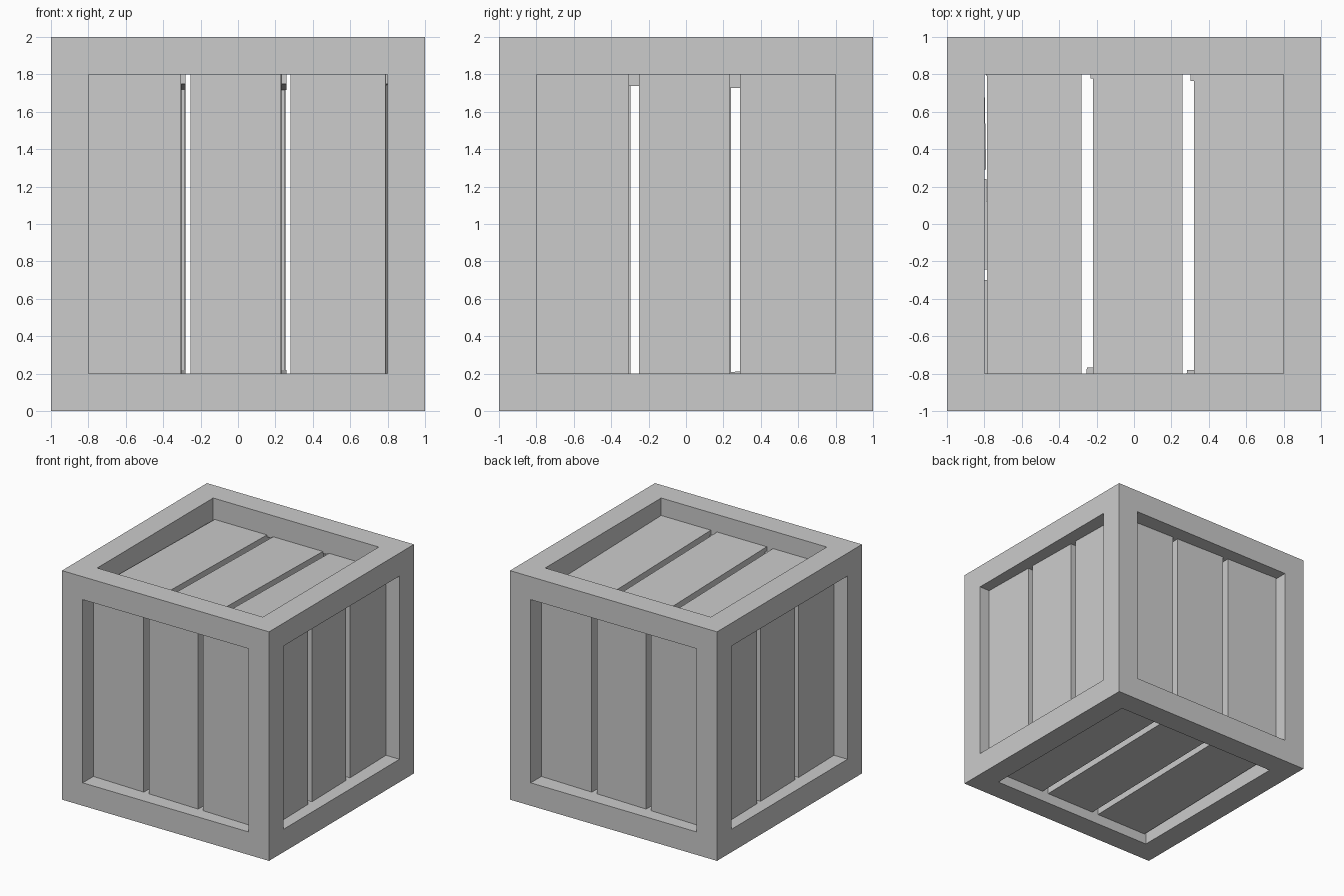
import bpy, bmesh
from math import radians
from itertools import product
from mathutils import Matrix, Vector

if "Cube" in bpy.data.objects:
    bpy.data.objects.remove(bpy.data.objects["Cube"])


def finish(bm, name):
    bmesh.ops.remove_doubles(bm, verts=bm.verts, dist=1e-5)
    bmesh.ops.recalc_face_normals(bm, faces=bm.faces)
    mesh = bpy.data.meshes.new(name)
    bm.to_mesh(mesh)
    bm.free()
    obj = bpy.data.objects.new(name, mesh)
    bpy.context.collection.objects.link(obj)
    return obj


CENTRE = Matrix.Translation((0, 0, 1))

# Crate frame: outer cells of a 3x3x3 grid, keeping only the edge and corner cells
cuts = (-1, -0.8, 0.8, 1)


def solid(c):
    return all(0 <= i <= 2 for i in c) and sum(i != 1 for i in c) >= 2


bm = bmesh.new()
for cell in product(range(3), repeat=3):
    if not solid(cell):
        continue
    for axis, side in product(range(3), (0, 1)):
        neighbour = list(cell)
        neighbour[axis] += 2 * side - 1
        if solid(neighbour):
            continue
        a, b = (axis + 1) % 3, (axis + 2) % 3
        verts = []
        for da, db in ((0, 0), (1, 0), (1, 1), (0, 1)):
            p = [0, 0, 0]
            p[axis] = cuts[cell[axis] + side]
            p[a], p[b] = cuts[cell[a] + da], cuts[cell[b] + db]
            verts.append(bm.verts.new(CENTRE @ Vector(p)))
        bm.faces.new(verts)
bmesh.ops.remove_doubles(bm, verts=bm.verts, dist=1e-5)
bmesh.ops.dissolve_limit(bm, angle_limit=0.01, verts=bm.verts, edges=bm.edges)
finish(bm, "crate_frame")


# Recessed panels: three planks each, leaning slightly in the opening
THICK, HALF = 0.1, 0.81


def panel(name, facing, spans, height, tilt_axis, tilt):
    place = CENTRE @ facing @ Matrix.Translation((0, 0, height)) @ Matrix.Rotation(radians(tilt), 4, tilt_axis)
    for n, (lo, hi) in enumerate(spans, 1):
        bm = bmesh.new()
        box = (Matrix.Translation(((lo + hi) / 2, 0, -THICK / 2))
               @ Matrix.Diagonal((hi - lo, 2 * HALF, THICK, 1)))
        bmesh.ops.create_cube(bm, size=1, matrix=place @ box)
        finish(bm, f"{name}_plank_{n}")


def upright(turn):
    return Matrix.Rotation(radians(turn), 4, 'Z') @ Matrix.Rotation(radians(90), 4, 'X')


front = ((-0.80, -0.305), (-0.255, 0.23), (0.28, 0.79))
right = ((-HALF, -0.305), (-0.25, 0.235), (0.29, HALF))
left = ((-HALF, -0.29), (-0.24, 0.245), (0.30, HALF))
top = ((-0.785, -0.28), (-0.22, 0.26), (0.32, HALF))
flip = Matrix.Rotation(radians(180), 4, 'X')

panel("front", upright(0), front, 0.873, 'Y', -1.45)
panel("back", upright(180), front, 0.873, 'Y', -1.45)
panel("right", upright(90), right, 0.885, 'Y', 1.1)
panel("left", upright(270), left, 0.885, 'Y', 1.1)
panel("top", Matrix.Identity(4), top, 0.832, 'X', -1.1)
panel("bottom", flip, top, 0.895, 'X', 1.1)
